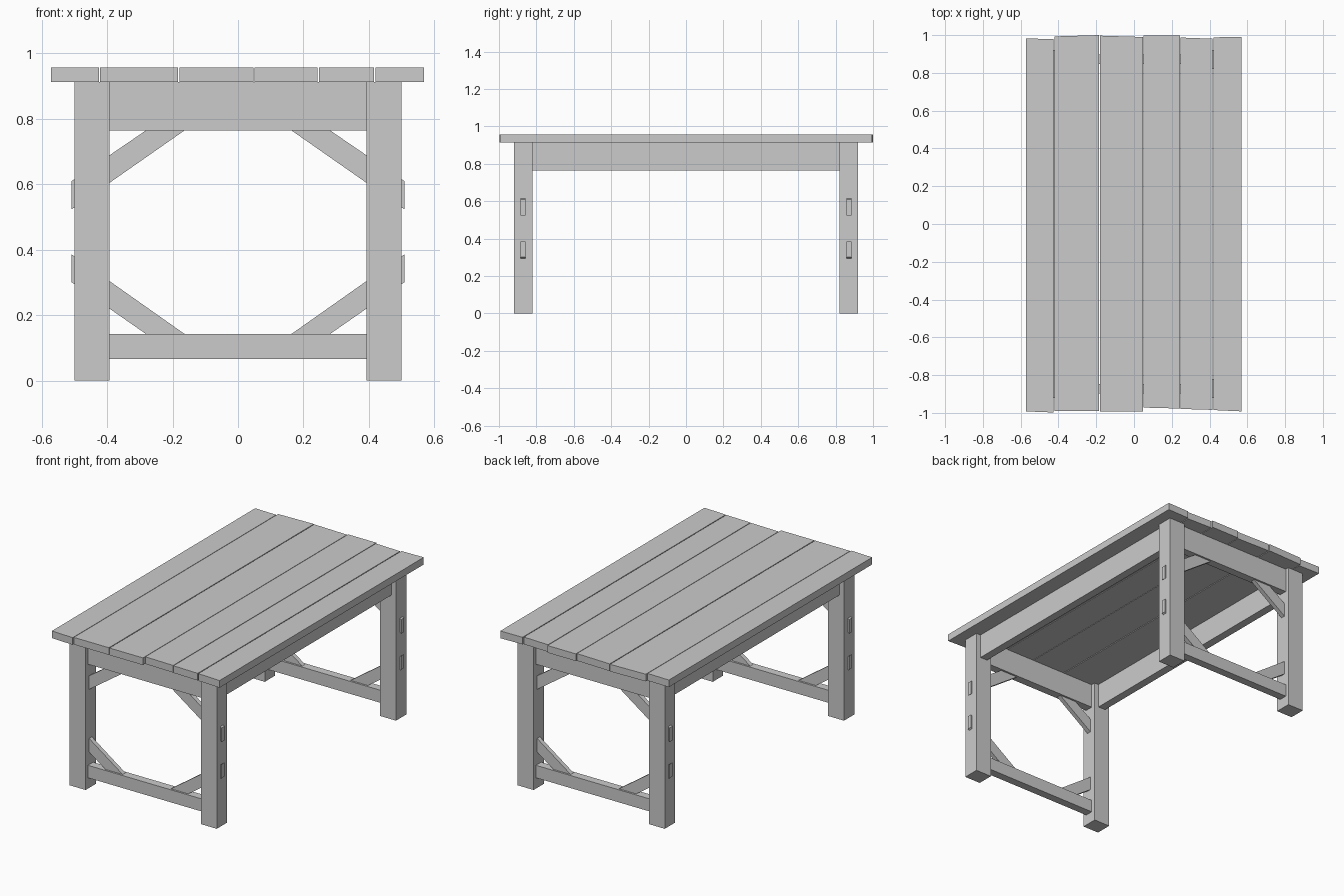
import bpy
import bmesh

old = bpy.data.objects.get("Cube")
if old:
    bpy.data.objects.remove(old, do_unlink=True)

GREY = (0.6, 0.6, 0.6, 1)
wood = bpy.data.materials.new("grey_wood")
wood.use_nodes = True
wood.diffuse_color = GREY
wood.node_tree.nodes["Principled BSDF"].inputs["Base Color"].default_value = GREY


def prism(name, outline, axis, lo, hi):
    """Extrude a 2D outline along an axis between lo and hi."""
    bm = bmesh.new()
    rings = []
    for depth in (lo, hi):
        ring = []
        for u, v in outline:
            co = [u, v]
            co.insert(axis, depth)
            ring.append(bm.verts.new(co))
        rings.append(ring)
    bottom, top = rings
    bm.faces.new(bottom)
    bm.faces.new(top)
    for i in range(len(bottom)):
        j = (i + 1) % len(bottom)
        bm.faces.new((bottom[i], bottom[j], top[j], top[i]))
    bmesh.ops.recalc_face_normals(bm, faces=bm.faces)
    mesh = bpy.data.meshes.new(name)
    bm.to_mesh(mesh)
    bm.free()
    mesh.materials.append(wood)
    obj = bpy.data.objects.new(name, mesh)
    bpy.context.collection.objects.link(obj)
    return obj


def box(name, x0, x1, y0, y1, z0, z1):
    return prism(name, [(x0, y0), (x1, y0), (x1, y1), (x0, y1)], 2, z0, z1)


LEG_X, LEG_Y = (0.392, 0.5), (0.82, 0.92)
TOP_Z = 0.913       # underside of the table top
APRON_Z = 0.764

# Table top planks: left edge, right edge, then the slightly uneven ends
# (front-left, front-right, back-right, back-left)
planks = [
    (-0.571, -0.425, -0.992, -0.998, 0.979, 0.982),
    (-0.422, -0.184, -0.991, -0.991, 1.000, 0.993),
    (-0.179, 0.048, -0.992, -0.992, 0.990, 0.997),
    (0.051, 0.243, -0.972, -0.977, 0.997, 0.997),
    (0.247, 0.415, -0.979, -0.984, 0.981, 0.987),
    (0.420, 0.569, -0.985, -0.992, 0.991, 0.988),
]
for i, (x0, x1, fl, fr, br, bl) in enumerate(planks, 1):
    prism(f"top_plank_{i}", [(x0, fl), (x1, fr), (x1, br), (x0, bl)], 2, TOP_Z, 0.957)

# Legs and the long side aprons
for sx, side in ((-1, "right"), (1, "left")):
    xs = sorted(sx * x for x in LEG_X)
    for sy, end in ((-1, "front"), (1, "back")):
        ys = sorted(sy * y for y in LEG_Y)
        box(f"{end}_{side}_leg", *xs, *ys, 0, TOP_Z)
    xs = sorted((sx * 0.42, sx * 0.47))
    box(f"{side}_side_apron", *xs, -LEG_Y[0], LEG_Y[0], APRON_Z, TOP_Z)

# End frames: apron, stretcher and diagonal braces tenoned through the legs
for sy, end in ((-1, "front"), (1, "back")):
    ys = sorted((sy * 0.847, sy * 0.897))
    box(f"{end}_apron", -LEG_X[0], LEG_X[0], *ys, APRON_Z, TOP_Z)
    box(f"{end}_stretcher", -LEG_X[0], LEG_X[0], *ys, 0.066, 0.143)
    for sx, side in ((-1, "right"), (1, "left")):
        upper = [(0.509, 0.523), (0.164, APRON_Z), (0.282, APRON_Z), (0.509, 0.609)]
        lower = [(0.509, 0.386), (0.164, 0.143), (0.282, 0.143), (0.509, 0.301)]
        for label, shape in (("upper", upper), ("lower", lower)):
            prism(f"{end}_{side}_{label}_brace", [(sx * x, z) for x, z in shape],
                  1, sy * 0.872 - 0.0135, sy * 0.872 + 0.0135)
